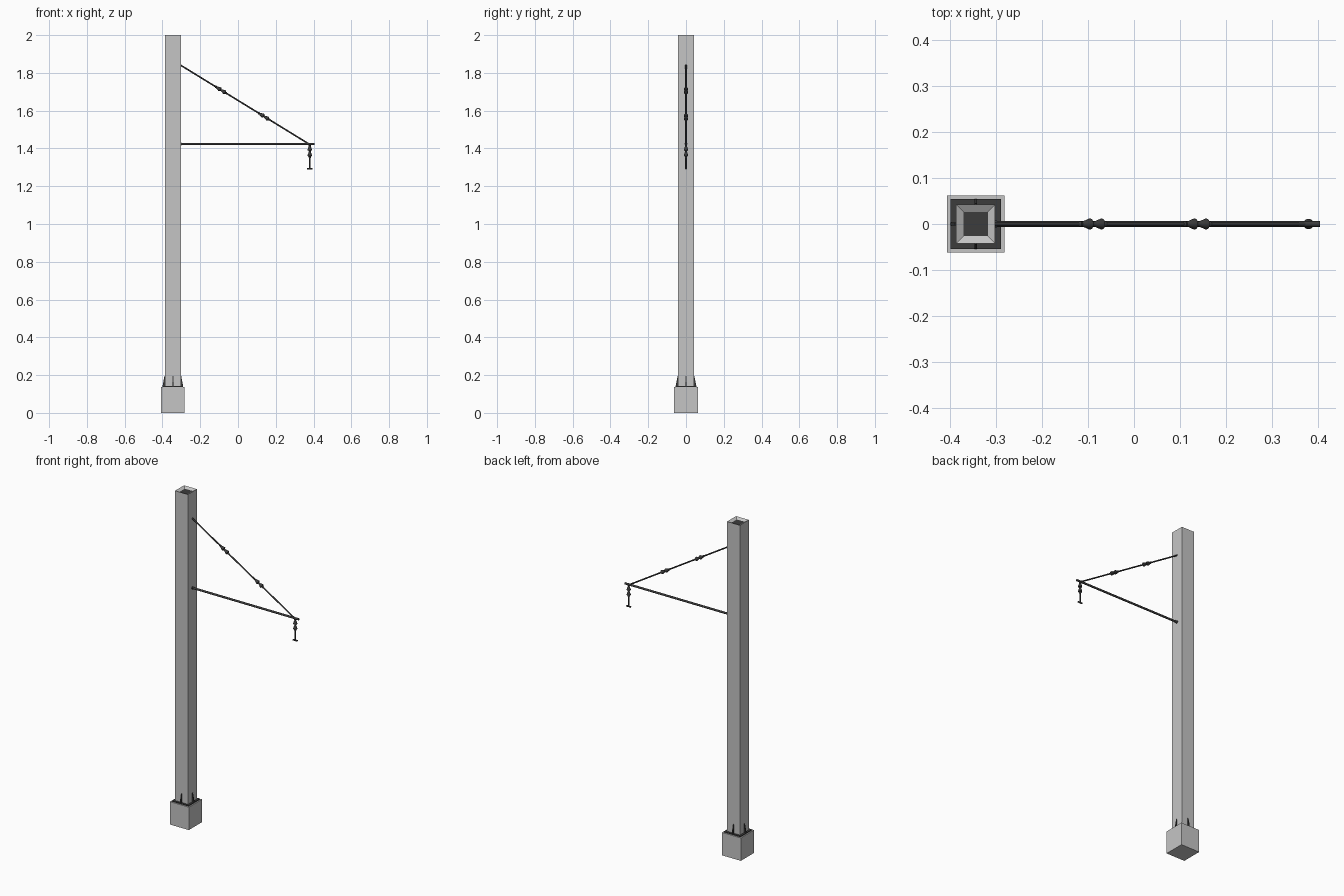
import bpy, bmesh, math
from mathutils import Vector, Matrix

cube = bpy.data.objects.get("Cube")
if cube:
    bpy.data.objects.remove(cube, do_unlink=True)


def material(name, rgb):
    m = bpy.data.materials.new(name)
    m.use_nodes = True
    m.diffuse_color = (*rgb, 1)
    m.node_tree.nodes["Principled BSDF"].inputs["Base Color"].default_value = (*rgb, 1)
    return m


concrete = material("light grey concrete", (0.56, 0.56, 0.56))
steel = material("dark grey steel", (0.045, 0.045, 0.045))
POLE_X, POLE_HALF = -0.345, 0.0425
BASE_TOP, PLATE_TOP = 0.137, 0.142


def finish(name, bm, *mats, smooth=False):
    bmesh.ops.recalc_face_normals(bm, faces=bm.faces)
    mesh = bpy.data.meshes.new(name)
    bm.to_mesh(mesh)
    bm.free()
    ob = bpy.data.objects.new(name, mesh)
    bpy.context.collection.objects.link(ob)
    for m in mats:
        mesh.materials.append(m)
    if smooth:
        bpy.ops.object.select_all(action="DESELECT")
        ob.select_set(True)
        bpy.context.view_layer.objects.active = ob
        bpy.ops.object.shade_smooth_by_angle(angle=math.radians(35))
    return ob


def box_mesh(half, z0, z1):
    bm = bmesh.new()
    bmesh.ops.create_cube(bm, size=1)
    bmesh.ops.scale(bm, vec=(2 * half, 2 * half, z1 - z0), verts=bm.verts)
    bmesh.ops.translate(bm, vec=(POLE_X, 0, (z0 + z1) / 2), verts=bm.verts)
    return bm


def lathe(name, start, direction, profile, sides=12):
    """Turn (distance, radius) pairs round an axis from start."""
    bm = bmesh.new()
    rot = Vector(direction).to_track_quat("Z", "Y").to_matrix().to_4x4()
    rings = []
    for d, r in profile:
        rings.append([bm.verts.new((r * math.cos(a), r * math.sin(a), d))
                      for a in (math.tau * i / sides for i in range(sides))])
    for low, high in zip(rings, rings[1:]):
        for i in range(sides):
            j = (i + 1) % sides
            bm.faces.new((low[i], low[j], high[j], high[i]))
    bm.faces.new(rings[0])
    bm.faces.new(rings[-1])
    bmesh.ops.transform(bm, matrix=Matrix.Translation(start) @ rot, verts=bm.verts)
    return finish(name, bm, steel, smooth=True)


def rod(name, a, b, radius):
    a, b = Vector(a), Vector(b)
    return lathe(name, a, b - a, [(0, radius), ((b - a).length, radius)])


# Footing and steel base plate
finish("footing", box_mesh(0.0625, 0, BASE_TOP), concrete)
finish("base_plate", box_mesh(0.055, BASE_TOP, PLATE_TOP), steel)

# Pole with a dark shallow opening in its top
bm = box_mesh(POLE_HALF, PLATE_TOP, 2)
top = max(bm.faces, key=lambda f: f.calc_center_median().z)
bmesh.ops.inset_region(bm, faces=[top], thickness=POLE_HALF - 0.02)
bmesh.ops.translate(bm, vec=(0, 0, -0.01), verts=top.verts)
top.material_index = 1
finish("pole", bm, concrete, steel)

# Triangular gussets, one on each pole face
for i, side in enumerate(("left", "back", "right", "front")):
    bm = bmesh.new()
    outline = [(POLE_HALF - 0.001, PLATE_TOP), (0.055, PLATE_TOP),
               (0.053, 0.15), (POLE_HALF + 0.002, 0.195), (POLE_HALF - 0.001, 0.195)]
    face = bm.faces.new([bm.verts.new((x, -0.003, z)) for x, z in outline])
    new = bmesh.ops.extrude_face_region(bm, geom=[face])["geom"]
    bmesh.ops.translate(bm, vec=(0, 0.006, 0),
                        verts=[v for v in new if isinstance(v, bmesh.types.BMVert)])
    bmesh.ops.transform(bm, verts=bm.verts, matrix=Matrix.Translation((POLE_X, 0, 0))
                        @ Matrix.Rotation(i * math.pi / 2, 4, "Z"))
    finish("gusset_" + side, bm, steel)

# Horizontal arm and sloping stay
face_x = POLE_X + POLE_HALF
ARM_Z = 1.424
stay_top, stay_end = Vector((face_x, 0, 1.84)), Vector((0.375, 0, ARM_Z))
slope = (stay_end - stay_top).normalized()
rod("arm", (face_x, 0, ARM_Z), (0.405, 0, ARM_Z), 0.006)
rod("arm_flange", (face_x, 0, ARM_Z), (face_x + 0.004, 0, ARM_Z), 0.008)
rod("stay", stay_top - slope * 0.004, stay_end, 0.0042)

# Ribbed insulators: a body with two flared sheds
shed = [(0, 0.005), (0.006, 0.007), (0.018, 0.0115), (0.023, 0.0115), (0.026, 0.006)]
insulator = [(0, 0.0045), (0.004, 0.0065)]
for offset in (0.008, 0.038):
    insulator += [(d + offset, r) for d, r in shed]
insulator += [(0.068, 0.0065), (0.072, 0.0045)]
for name, x in (("upper", -0.09), ("lower", 0.138)):
    middle = stay_top + slope * ((x - stay_top.x) / slope.x)
    lathe(name + "_stay_insulator", middle - slope * 0.036, slope, insulator)
HANG_X = 0.38
lathe("hanging_insulator", (HANG_X, 0, ARM_Z - 0.003), (0, 0, -1), insulator)

# Hanger with its wire clamp
rod("hanger", (HANG_X, 0, 1.36), (HANG_X, 0, 1.29), 0.004)
rod("wire_clamp", (HANG_X - 0.014, 0, 1.292), (HANG_X + 0.014, 0, 1.292), 0.0045)
